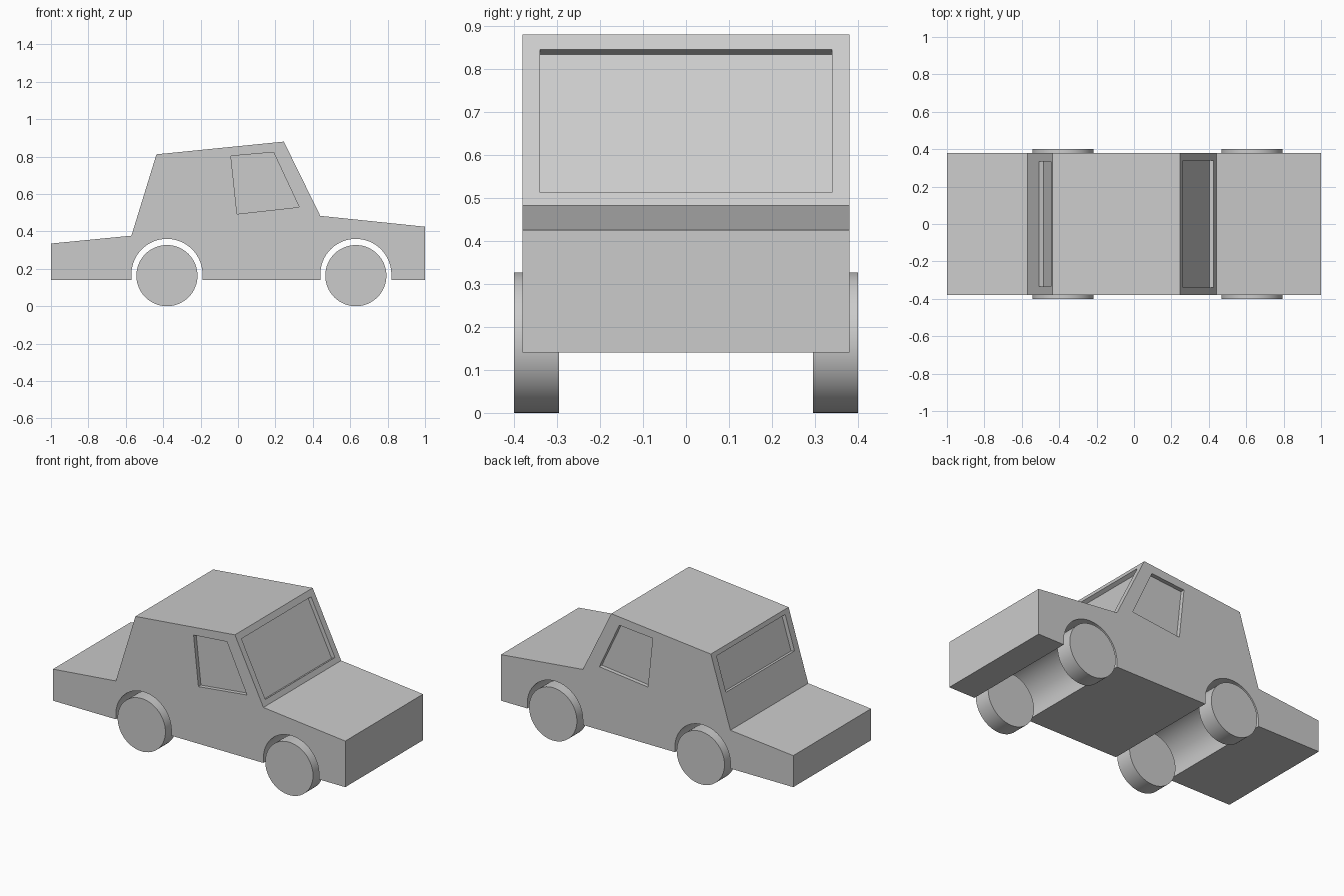
import bpy, bmesh, math
from mathutils import Vector

if "Cube" in bpy.data.objects:
    bpy.data.objects.remove(bpy.data.objects["Cube"])

WHEELS_X = (-0.38, 0.63)
DEPTH = 0.025          # window recess


def prism(name, profile, y0, y1):
    """Extrude an x-z outline from y0 to y1."""
    bm = bmesh.new()
    face = bm.faces.new([bm.verts.new((x, y0, z)) for x, z in profile])
    ext = bmesh.ops.extrude_face_region(bm, geom=[face])
    verts = [v for v in ext["geom"] if isinstance(v, bmesh.types.BMVert)]
    bmesh.ops.translate(bm, verts=verts, vec=(0, y1 - y0, 0))
    bmesh.ops.recalc_face_normals(bm, faces=bm.faces)
    mesh = bpy.data.meshes.new(name)
    bm.to_mesh(mesh)
    bm.free()
    obj = bpy.data.objects.new(name, mesh)
    bpy.context.collection.objects.link(obj)
    return obj


def smooth(obj):
    bpy.ops.object.select_all(action='DESELECT')
    obj.select_set(True)
    bpy.context.view_layer.objects.active = obj
    bpy.ops.object.shade_smooth_by_angle(angle=math.radians(30))


def arch(cx, r=0.19, cz=0.17, n=32):
    """Wheel arch outline, running from right to left."""
    pts = [(cx + r * math.cos(math.pi * i / n), cz + r * math.sin(math.pi * i / n))
           for i in range(n + 1)]
    return [(cx + r, 0.14)] + pts + [(cx - r, 0.14)]


def slab(a, b, inward):
    """Cutter outline lying along a sloped pane from a to b."""
    a, b, n = Vector(a), Vector(b), Vector(inward).normalized()
    return [a + n * DEPTH, b + n * DEPTH, b - n * 0.05, a - n * 0.05]


# Body with wheel arches running across the full width
outline = [(-1, 0.14), (-1, 0.335), (-0.57, 0.377), (-0.436, 0.812),
           (0.245, 0.88), (0.44, 0.483), (1, 0.425), (1, 0.14)]
outline += arch(WHEELS_X[1]) + arch(WHEELS_X[0])
body = prism("body", outline, -0.38, 0.38)

# Recessed windows: two doors, windscreen, rear window
side = [(-0.038, 0.803), (0.19, 0.823), (0.327, 0.53), (-0.005, 0.493)]
cutters = [prism("side_window_cutter", side, s * (0.38 - DEPTH), s * 0.45) for s in (-1, 1)]
cutters.append(prism("windscreen_cutter",
                     slab((0.262, 0.845), (0.425, 0.513), (-0.397, -0.195)), -0.34, 0.34))
cutters.append(prism("rear_window_cutter",
                     slab((-0.444, 0.786), (-0.508, 0.578), (0.435, -0.134)), -0.335, 0.335))
bpy.context.view_layer.objects.active = body
for cutter in cutters:
    mod = body.modifiers.new("window", 'BOOLEAN')
    mod.operation = 'DIFFERENCE'
    mod.solver = 'EXACT'
    mod.object = cutter
    bpy.ops.object.modifier_apply(modifier=mod.name)
    bpy.data.objects.remove(cutter)
smooth(body)

# Wheels
for end, x in zip(("rear", "front"), WHEELS_X):
    for label, s in (("right", -1), ("left", 1)):
        bpy.ops.mesh.primitive_cylinder_add(vertices=64, radius=0.1635, depth=0.105,
                                            location=(x, s * 0.3475, 0.1635),
                                            rotation=(math.pi / 2, 0, 0))
        wheel = bpy.context.object
        wheel.name = f"{end}_{label}_wheel"
        smooth(wheel)
